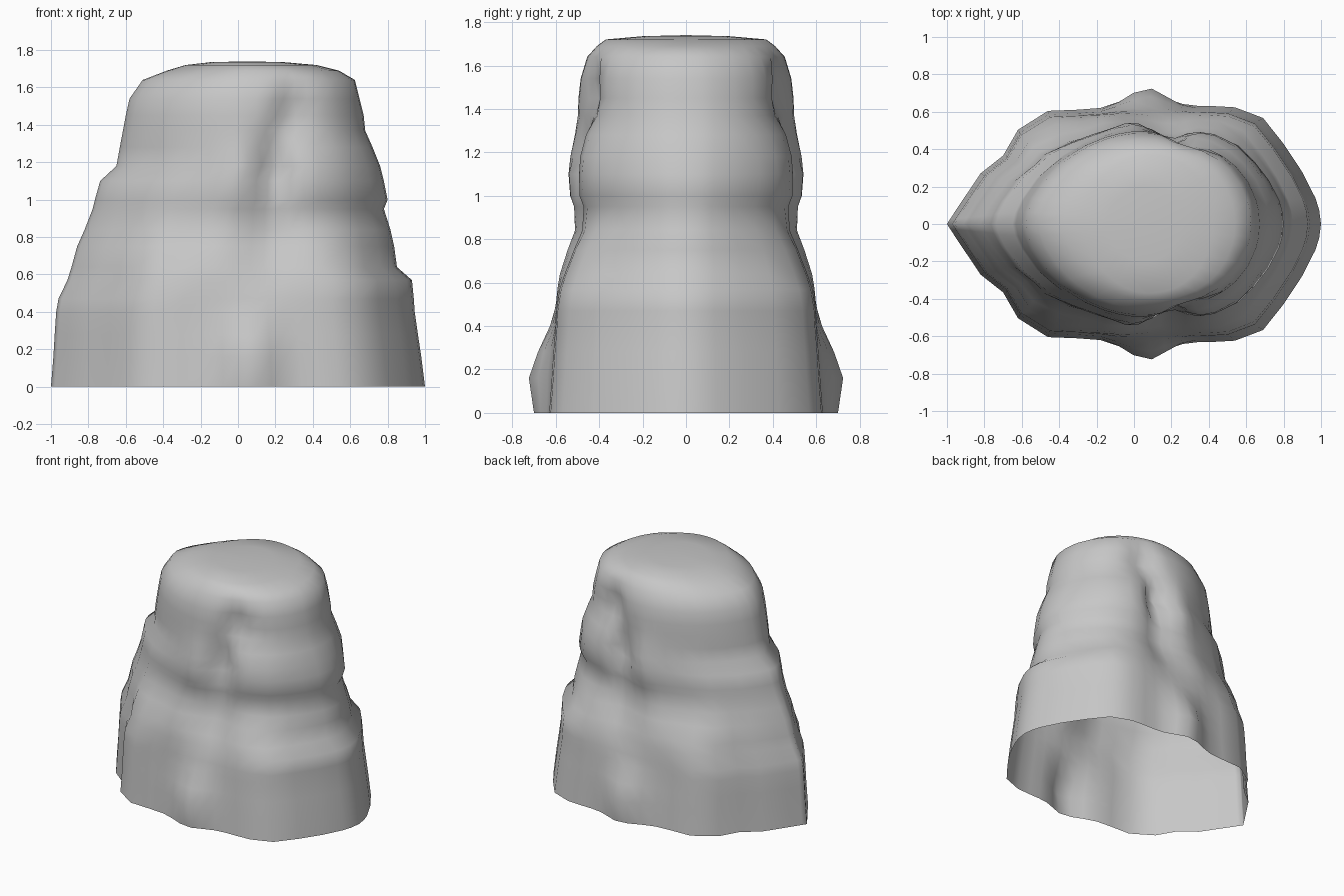
import bpy, bmesh, math

cube = bpy.data.objects.get("Cube")
if cube:
    bpy.data.objects.remove(cube, do_unlink=True)

# Half outline of the foot: position along the length, share of the half width
FOOT = [(-1, 0), (-.98, .05), (-.93, .17), (-.82, .43), (-.7, .58), (-.62, .8),
        (-.46, .96), (-.3, .97), (-.18, .98), (-.08, 1), (0, 1), (.1, 1),
        (.18, 1), (.26, 1), (.34, 1), (.43, 1), (.54, .99), (.69, .9),
        (.8, .68), (.9, .44), (.97, .22), (.99, .12), (1, 0)]

# Levels: height, left end, right end, half width
LEVELS = [(0, -1, 1, .63), (.16, -.987, .98, .618), (.28, -.98, .962, .61),
          (.4, -.972, .945, .6), (.47, -.96, .94, .597), (.57, -.912, .93, .587),
          (.64, -.89, .85, .57), (.75, -.86, .835, .535), (.84, -.82, .815, .505),
          (.95, -.777, .78, .505), (1, -.765, .8, .515), (1.1, -.737, .78, .51),
          (1.18, -.65, .76, .505), (1.28, -.632, .72, .5), (1.37, -.615, .68, .495),
          (1.45, -.6, .672, .495), (1.54, -.58, .65, .485), (1.64, -.51, .625, .455),
          (1.69, -.38, .54, .41), (1.72, -.28, .42, .37), (1.735, -.15, .25, .2)]

# Bulges and hollows on the flanks: x, z, reach in x, reach in z, depth
LUMPS = [(.07, .14, .14, .22, .11), (-.02, 1.12, .1, .17, .035),
         (.2, 1.16, .08, .19, -.09), (.29, 1.47, .09, .12, -.08),
         (.5, 1.15, .2, .13, .03), (.45, 1.41, .15, .05, -.03),
         (.6, .91, .3, .07, -.03), (.18, .76, .12, .18, -.05),
         (-.15, .72, .1, .18, .02), (-.36, .9, .14, .22, -.035)]


def flank_point(u, share, level):
    """One point of the front half at a given level."""
    z, left, right, width = level
    x = left + (u + 1) / 2 * (right - left)
    blend = min(1, max(0, (z - .5) / .8))
    # The left shoulder tapers more than the rounded right end
    power, bend = (1.9, .62) if u < 0 else (2.3, .5)
    rounded = (1 - abs(u) ** power) ** bend
    v = share + (rounded - share) * blend
    y = width * v
    for cx, cz, rx, rz, depth in LUMPS:
        y += v * depth * math.exp(-((x - cx) / rx) ** 2 - ((z - cz) / rz) ** 2)
    return x, -y, z


# Loft the front half, leaving the underside open
bm = bmesh.new()
rings = [[bm.verts.new(flank_point(u, s, lv)) for u, s in FOOT] for lv in LEVELS]
for low, high in zip(rings, rings[1:]):
    for j in range(len(FOOT) - 1):
        bm.faces.new((low[j], low[j + 1], high[j + 1], high[j]))
peak = bm.verts.new((.05, 0, 1.74))
for a, b in zip(rings[-1], rings[-1][1:]):
    bm.faces.new((a, b, peak))

mesh = bpy.data.meshes.new("rock")
bm.to_mesh(mesh)
bm.free()
rock = bpy.data.objects.new("rock", mesh)
bpy.context.collection.objects.link(rock)

# Stone colour
stone = bpy.data.materials.new("grey stone")
stone.use_nodes = True
grey = (.57, .57, .57, 1)
stone.diffuse_color = grey
stone.node_tree.nodes["Principled BSDF"].inputs["Base Color"].default_value = grey
mesh.materials.append(stone)

# Matching back half, then smooth shading
bpy.ops.object.select_all(action="DESELECT")
rock.select_set(True)
bpy.context.view_layer.objects.active = rock
mirror = rock.modifiers.new("back half", "MIRROR")
mirror.use_axis = (False, True, False)
mirror.use_clip = True
bpy.ops.object.modifier_apply(modifier=mirror.name)
bpy.ops.object.shade_smooth_by_angle(angle=math.radians(70))
